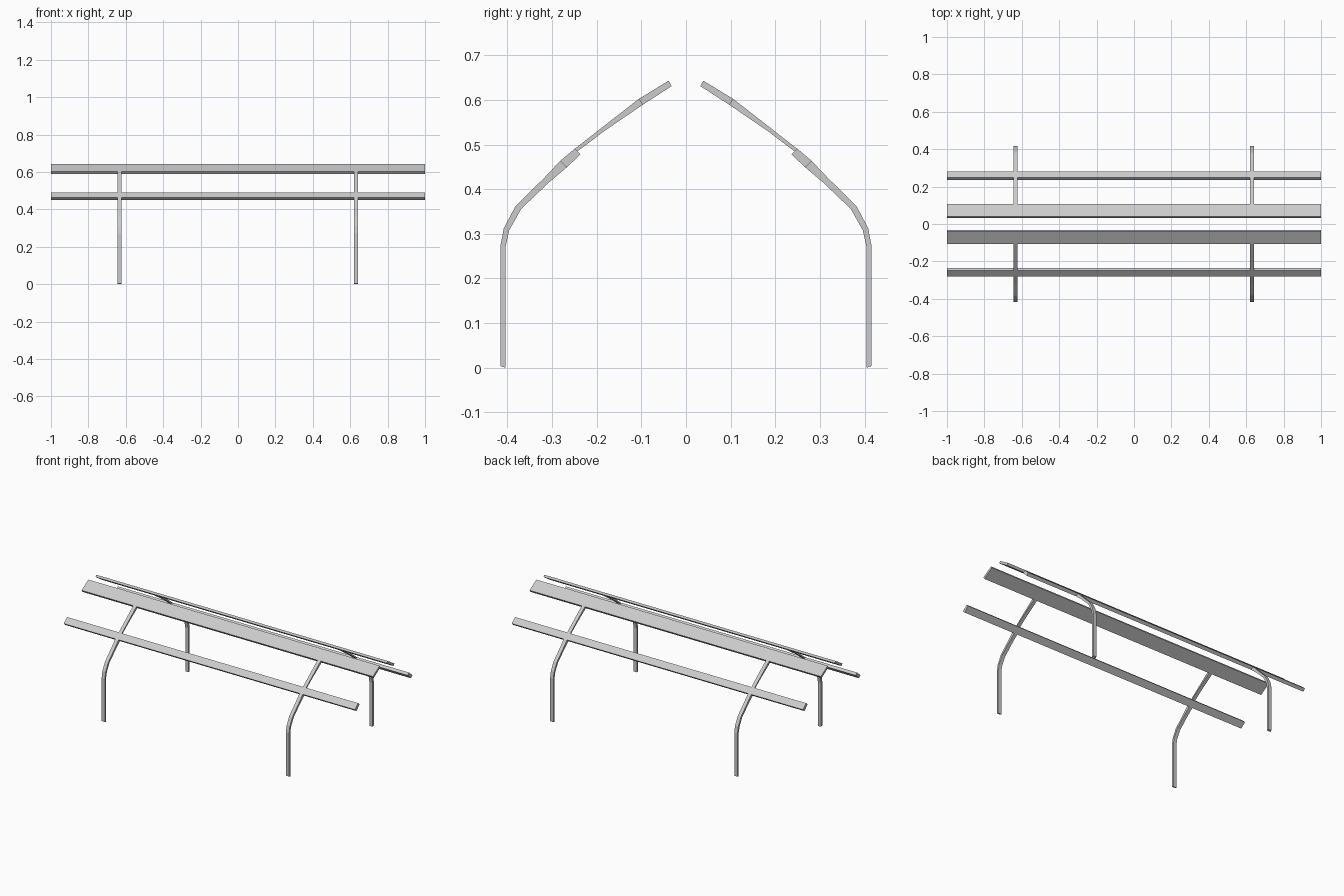
import bpy
import bmesh

cube = bpy.data.objects.get("Cube")
if cube:
    bpy.data.objects.remove(cube)

steel = bpy.data.materials.new("galvanised grey")
steel.use_nodes = True
GREY = (0.6, 0.6, 0.6, 1)
steel.diffuse_color = GREY
steel.node_tree.nodes["Principled BSDF"].inputs["Base Color"].default_value = GREY


def extrude_profile(name, outer, inner, x, half_width, side):
    """Sweep a strip between two (y, z) edges along x; side mirrors it in y."""
    bm = bmesh.new()
    rows = [[bm.verts.new((x + dx, side * y, z))
             for dx, (y, z) in ((-half_width, o), (half_width, o),
                                (half_width, i), (-half_width, i))]
            for o, i in zip(outer, inner)]
    for a, b in zip(rows, rows[1:]):
        for k in range(4):
            n = (k + 1) % 4
            bm.faces.new((a[k], a[n], b[n], b[k]))
    bm.faces.new(rows[0])
    bm.faces.new(rows[-1])
    bmesh.ops.recalc_face_normals(bm, faces=bm.faces)
    mesh = bpy.data.meshes.new(name)
    bm.to_mesh(mesh)
    bm.free()
    mesh.materials.append(steel)
    obj = bpy.data.objects.new(name, mesh)
    bpy.context.collection.objects.link(obj)


# Post: upright foot, bend, thick seat at the lower rail, slim arm to the top rail
lower_post_outer = [(.416, .004), (.416, .272), (.408, .313), (.382, .362),
                    (.318, .425), (.282, .463), (.249, .491)]
lower_post_inner = [(.404, 0), (.404, .272), (.396, .308), (.369, .356),
                    (.307, .415), (.267, .449), (.236, .478)]
upper_post_outer = [(.251, .489), (.187, .539), (.106, .602)]
upper_post_inner = [(.243, .485), (.182, .531), (.097, .589)]

# Rails: flat planks tilted to follow the posts
low_rail_outer, low_rail_inner = lower_post_outer[-2:], lower_post_inner[-2:]
top_rail_outer = [(.106, .602), (.039, .643)]
top_rail_inner = [(.097, .589), (.032, .631)]

for end, side in (("front", -1), ("back", 1)):
    for hand, x in (("right", -.634), ("left", .631)):
        extrude_profile(f"{end}_{hand}_post", lower_post_outer[:-1],
                        lower_post_inner[:-1], x, .011, side)
        extrude_profile(f"{end}_{hand}_arm", upper_post_outer,
                        upper_post_inner, x, .011, side)
    extrude_profile(f"{end}_lower_rail", low_rail_outer, low_rail_inner, 0, 1, side)
    extrude_profile(f"{end}_top_rail", top_rail_outer, top_rail_inner, 0, 1, side)
